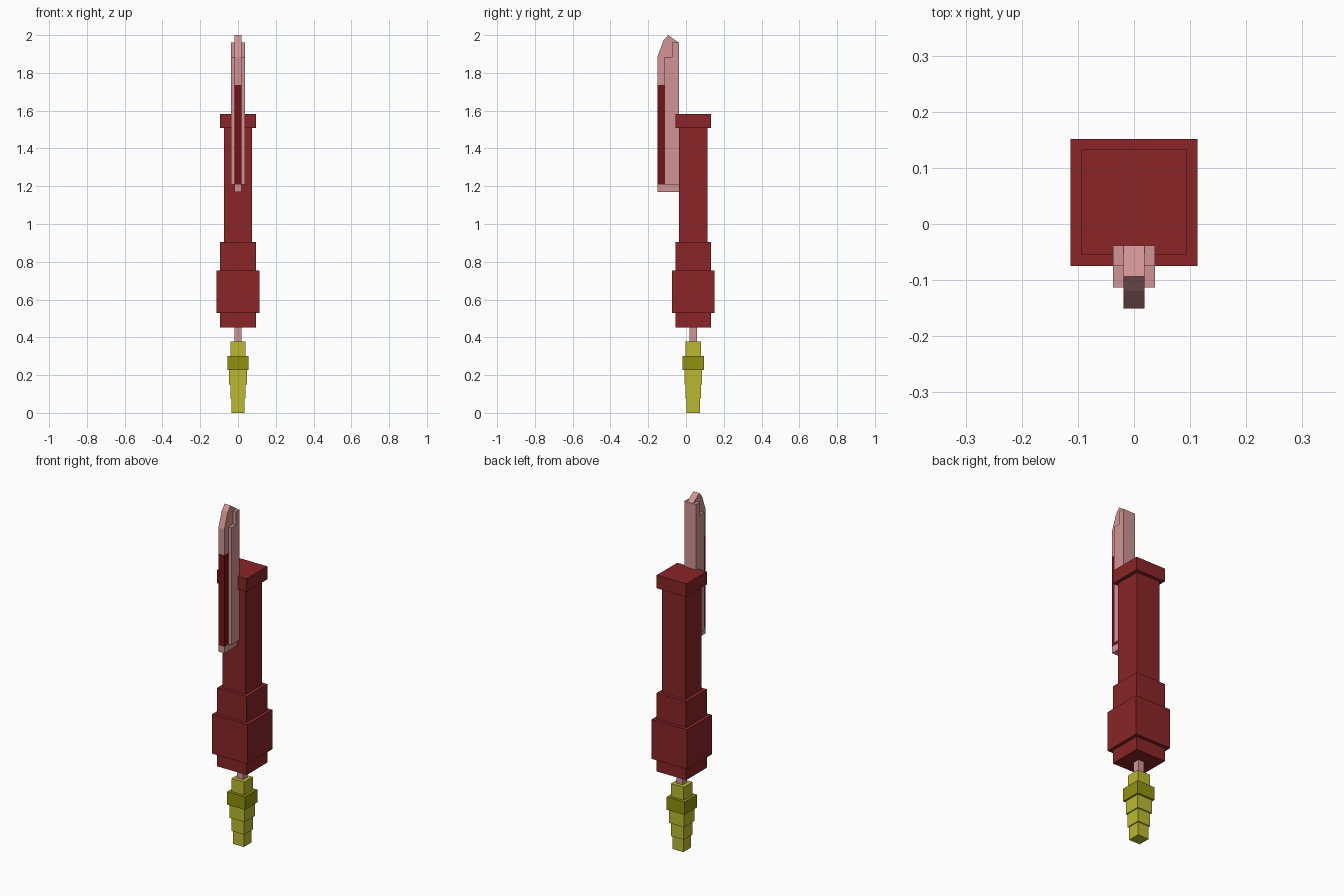
import bpy, bmesh

if "Cube" in bpy.data.objects:
    bpy.data.objects.remove(bpy.data.objects["Cube"])

CY = 0.0385  # y of the handle axis


def material(name, srgb):
    m = bpy.data.materials.new(name)
    lin = [c / 12.92 if c <= 0.04045 else ((c + 0.055) / 1.055) ** 2.4 for c in srgb]
    m.diffuse_color = (*lin, 1)
    m.use_nodes = True
    m.node_tree.nodes["Principled BSDF"].inputs["Base Color"].default_value = m.diffuse_color
    return m


red = material("red", (0.54, 0.145, 0.155))
dark_red = material("dark red", (0.46, 0.07, 0.08))
pink = material("pink", (0.82, 0.58, 0.58))
yellow = material("yellow", (0.73, 0.73, 0.19))
olive = material("olive", (0.57, 0.57, 0.05))


def finish(name, bm, mats):
    bmesh.ops.recalc_face_normals(bm, faces=bm.faces)
    me = bpy.data.meshes.new(name)
    bm.to_mesh(me)
    bm.free()
    for m in mats:
        me.materials.append(m)
    ob = bpy.data.objects.new(name, me)
    bpy.context.collection.objects.link(ob)
    return ob


def block(name, half, z0, z1, mat):
    """Square block centred on the handle axis."""
    bm = bmesh.new()
    bmesh.ops.create_cube(bm, size=1)
    for v in bm.verts:
        v.co = (v.co.x * 2 * half, v.co.y * 2 * half + CY, z0 + (v.co.z + 0.5) * (z1 - z0))
    return finish(name, bm, [mat])


def extrude_profile(points, x0, x1):
    """Prism along x from a (y, z) outline."""
    bm = bmesh.new()
    face = bm.faces.new([bm.verts.new((x0, y, z)) for y, z in points])
    ext = bmesh.ops.extrude_face_region(bm, geom=[face])
    for v in ext["geom"]:
        if isinstance(v, bmesh.types.BMVert):
            v.co.x = x1
    return bm


# Stepped handle, rod and plug, from the bottom up
for part in [
    ("plug_tip", 0.035, 0.0, 0.075, yellow),
    ("plug_middle", 0.041, 0.075, 0.151, yellow),
    ("plug_upper", 0.047, 0.151, 0.228, yellow),
    ("plug_collar", 0.0565, 0.228, 0.302, olive),
    ("plug_neck", 0.040, 0.302, 0.377, yellow),
    ("connecting_rod", 0.019, 0.377, 0.453, pink),
    ("handle_foot", 0.094, 0.453, 0.528, red),
    ("handle_base", 0.113, 0.528, 0.755, red),
    ("handle_step", 0.094, 0.755, 0.905, red),
    ("handle_column", 0.0745, 0.905, 1.508, red),
    ("handle_cap", 0.094, 1.508, 1.583, red),
]:
    block(*part)

# Blade core, with its front edge painted dark red
bm = extrude_profile([(-0.038, 1.17), (-0.151, 1.17), (-0.151, 1.885), (-0.119, 1.972),
                      (-0.094, 2.0), (-0.038, 1.96)], -0.019, 0.019)
for co, no in [((0, 0, 1.208), (0, 0, 1)), ((0, 0, 1.735), (0, 0, 1)),
               ((0, -0.113, 0), (0, 1, 0))]:
    bmesh.ops.bisect_plane(bm, geom=bm.verts[:] + bm.edges[:] + bm.faces[:],
                           plane_co=co, plane_no=no)
for f in bm.faces:
    c = f.calc_center_median()
    f.material_index = int(c.y < -0.113 and 1.208 < c.z < 1.735)
finish("blade_core", bm, [pink, dark_red])

# Side rails of the blade
for side, s in (("left", -1), ("right", 1)):
    rail = [(-0.038, 1.208), (-0.113, 1.208), (-0.113, 1.885), (-0.074, 1.885),
            (-0.074, 1.96), (-0.038, 1.96)]
    finish("blade_rail_" + side, extrude_profile(rail, s * 0.019, s * 0.0375), [pink])
